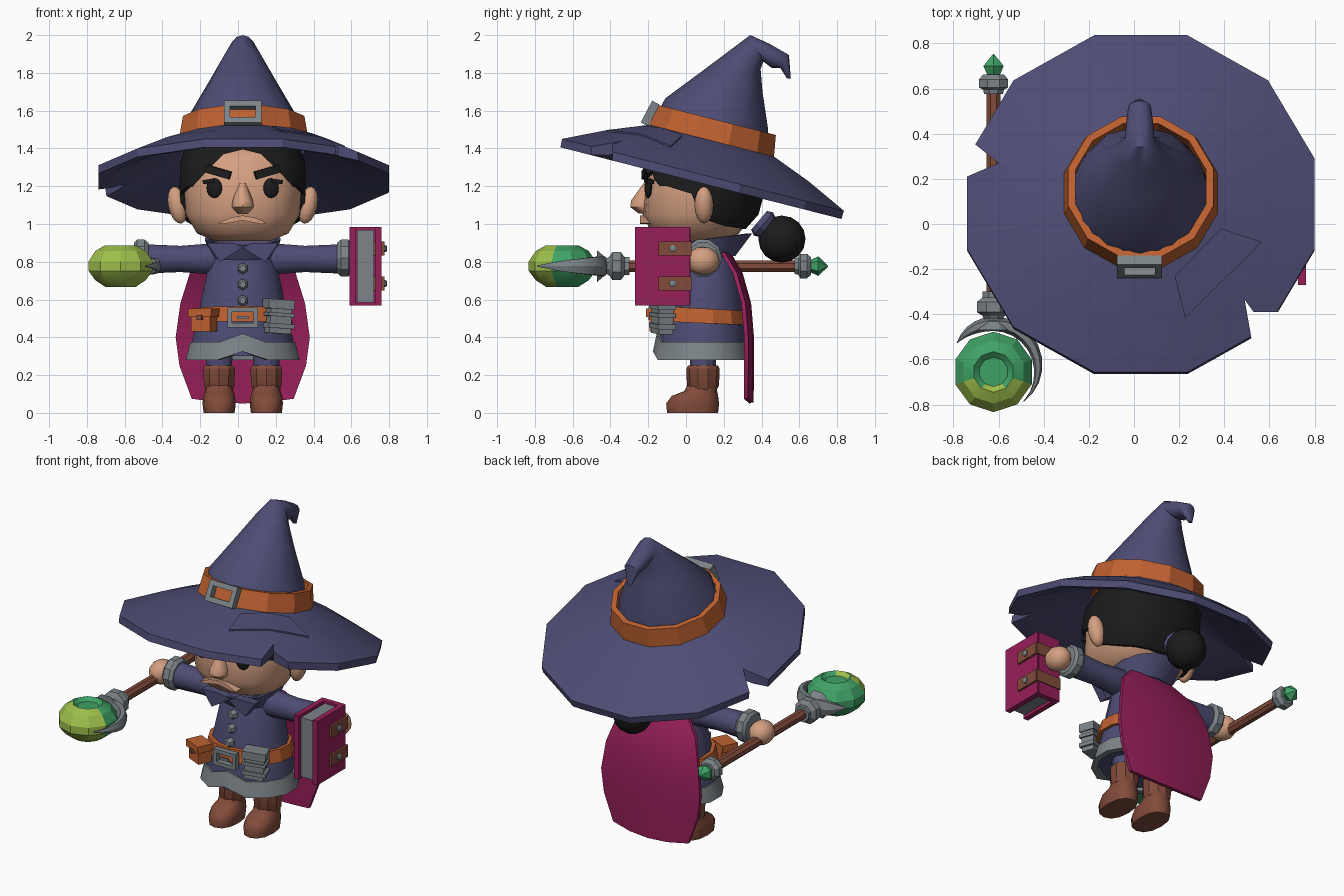
import bpy, bmesh, math
from math import sin, cos, pi, radians
from mathutils import Matrix, Vector, Euler
from mathutils.bvhtree import BVHTree

if "Cube" in bpy.data.objects:
    bpy.data.objects.remove(bpy.data.objects["Cube"])

CX = 0.025  # body centre line
SIDES = ((1, "left"), (-1, "right"))


def material(name, *rgb):
    m = bpy.data.materials.new(name)
    m.use_nodes = True
    m.diffuse_color = (*rgb, 1)
    m.node_tree.nodes["Principled BSDF"].inputs["Base Color"].default_value = (*rgb, 1)
    return m


NAVY = material("navy cloth", .075, .073, .175)
ORANGE = material("orange leather", .52, .12, .03)
GREY = material("grey metal", .2, .23, .245)
MAGENTA = material("magenta cloth", .31, .014, .1)
SKIN = material("skin", .66, .35, .22)
BLACK = material("black hair", .011, .011, .011)
BROWN = material("brown leather", .22, .07, .042)
GREEN = material("green crystal", .05, .36, .13)
LIME = material("lime crystal", .34, .52, .07)


def shade(ob, angle):
    bpy.ops.object.select_all(action='DESELECT')
    ob.select_set(True)
    bpy.context.view_layer.objects.active = ob
    bpy.ops.object.shade_smooth_by_angle(angle=radians(angle))


def finish(name, bm, mat, angle=32):
    bmesh.ops.recalc_face_normals(bm, faces=bm.faces)
    me = bpy.data.meshes.new(name)
    bm.to_mesh(me)
    bm.free()
    me.materials.append(mat)
    ob = bpy.data.objects.new(name, me)
    bpy.context.collection.objects.link(ob)
    shade(ob, angle)
    return ob


def skin(name, rings, mat, closed=False, angle=32):
    """Bridge equal rings of points; cap the ends unless the rings loop."""
    bm = bmesh.new()
    vs = [[bm.verts.new(p) for p in r] for r in rings]
    n = len(vs[0])
    pairs = list(zip(vs, vs[1:])) + ([(vs[-1], vs[0])] if closed else [])
    for a, b in pairs:
        for i in range(n):
            j = (i + 1) % n
            bm.faces.new((a[i], a[j], b[j], b[i]))
    if not closed:
        bm.faces.new(vs[0])
        bm.faces.new(vs[-1])
    return finish(name, bm, mat, angle)


def oval(front, back, w, n=14, p=1.0):
    """Ring from a front and back (y, z) point and a half width."""
    pts = []
    for i in range(n):
        t = 2 * pi * i / n
        s, c = [math.copysign(abs(v) ** p, v) for v in (sin(t), cos(t))]
        k = (1 - c) / 2
        pts.append((CX + w * s, *(f + (b - f) * k for f, b in zip(front, back))))
    return pts


def levels(rows, n=14, p=1.0, grow=0.0):
    """Level ovals from (z, front y, back y, half width)."""
    return [oval((f - grow, z), (b + grow, z), w + grow, n, p) for z, f, b, w in rows]


def lathe(name, profile, loc, mat, rot=Matrix(), n=12, closed=False, angle=25):
    rings = [[rot @ Vector((r * cos(a), r * sin(a), h)) + Vector(loc)
              for a in (2 * pi * (i + .5) / n for i in range(n))] for r, h in profile]
    return skin(name, rings, mat, closed, angle)


def prism(name, pts, axis, a, b, mat):
    put = {'x': lambda p, d: (d, *p), 'y': lambda p, d: (p[0], d, p[1]),
           'z': lambda p, d: (*p, d)}[axis]
    return skin(name, [[put(p, d) for p in pts] for d in (a, b)], mat)


def solid(name, loc, size, mat, rot=(0, 0, 0), ball=False):
    bm = bmesh.new()
    if ball:
        bmesh.ops.create_uvsphere(bm, u_segments=12, v_segments=8, radius=.5)
    else:
        bmesh.ops.create_cube(bm, size=1)
    e = Euler([radians(v) for v in rot])
    bm.transform(Matrix.LocRotScale(Vector(loc), e, Vector(size)))
    return finish(name, bm, mat, 40)


def buckle(name, loc, w, h, t, rim, mat, tilt=0):
    m = Matrix.Translation(loc) @ Matrix.Rotation(radians(tilt), 4, 'X')
    rings = [[m @ Vector((x * (w - q), y, z * (h - q))) for x, z in ((-1, -1), (1, -1), (1, 1), (-1, 1))]
             for q, y in ((0, -t), (rim, -t), (rim, t), (0, t))]
    return skin(name, rings, mat, True)


def cut(ob, cutter):
    cutter.hide_render = True
    mod = ob.modifiers.new("cut", 'BOOLEAN')
    mod.operation, mod.solver, mod.object = 'DIFFERENCE', 'EXACT', cutter
    bpy.context.view_layer.objects.active = ob
    bpy.ops.object.modifier_apply(modifier=mod.name)
    bpy.data.objects.remove(cutter)


ALONG_X, ALONG_Y = Matrix.Rotation(pi / 2, 3, 'Y'), Matrix.Rotation(-pi / 2, 3, 'X')

# Hat: tilted brim with two torn notches
TILT = Matrix.Rotation(radians(-14.3), 3, 'X')
HAT = (.03, .09, 1.26)
brim = lathe("hat_brim", [(.33, .195), (.57, .105), (.797, 0), (.795, -.045), (.71, -.025), (.33, .14)],
             HAT, NAVY, TILT, closed=True)
cut(brim, prism("notch", [(-.6, .27), (-.88, .15), (-.85, .47)], 'z', .5, 2, NAVY))
cut(brim, prism("notch", [(.49, -.335), (.53, -.39), (.72, -.39), (.75, -.62), (.54, -.62)], 'z', .5, 2, NAVY))
shade(brim, 25)

# Sewn patch that follows the brim
tree = BVHTree.FromObject(brim, bpy.context.evaluated_depsgraph_get())
c0, c1, c2, c3 = [Vector(p) for p in ((.18, -.23), (.385, -.02), (.566, -.08), (.226, -.416))]
bm, N = bmesh.new(), 6
grid = []
for i in range(N + 1):
    for j in range(N + 1):
        q = c0.lerp(c1, i / N).lerp(c3.lerp(c2, i / N), j / N)
        hit = tree.ray_cast(Vector((*q, 3)), Vector((0, 0, -1)))[0]
        grid.append(bm.verts.new(hit + Vector((0, 0, .009))))
for i in range(N):
    for j in range(N):
        k = i * (N + 1) + j
        bm.faces.new([grid[m] for m in (k, k + 1, k + N + 2, k + N + 1)])
ext = bmesh.ops.extrude_face_region(bm, geom=bm.faces[:])
for v in ext["geom"]:
    if isinstance(v, bmesh.types.BMVert):
        v.co.z -= .02
finish("hat_patch", bm, NAVY)

# Crown with hooked tip, band and buckle
crown = [(-.17, 1.55, .43, 1.37, .31), (-.11, 1.665, .435, 1.5, .28), (.1, 1.82, .405, 1.7, .175),
         (.24, 1.925, .395, 1.82, .11), (.34, 2, .41, 1.86, .065), (.44, 1.955, .455, 1.825, .06),
         (.545, 1.895, .5, 1.825, .05), (.555, 1.77, .535, 1.77, .014)]
skin("hat_crown", [oval((a, b), (c, d), w, 12) for a, b, c, d, w in crown], NAVY, angle=40)
lathe("hat_band", [(.355, .17), (.333, .30), (.30, .30), (.30, .17)], HAT, ORANGE, TILT, closed=True)
buckle("hat_buckle", (CX, -.19, 1.585), .1, .065, .022, .032, GREY, -28)

# Head, hair and bun
head = [(.91, -.1, .2, .15), (.95, -.18, .28, .245), (1.05, -.23, .36, .305), (1.2, -.22, .4, .315),
        (1.33, -.19, .41, .31), (1.43, -.1, .36, .27)]
skin("head", levels(head, 18, .85), SKIN, angle=60)
hair = skin("hair", levels([(.96, -.18, .28, .245)] + head[2:], 18, .85, .024), BLACK, angle=60)
arch = [(.31, .8), (.30, 1.16), (.2, 1.27), (.1, 1.37), (0, 1.395)]
cut(hair, prism("face_cut", [(CX + x, z) for x, z in arch] + [(CX - x, z) for x, z in arch[-2::-1]],
                'y', -1, .03, BLACK))
cut(hair, prism("side_cut", [(-1, .5), (-1, 1.24), (-.1, 1.2), (.03, 1.16), (.08, 1.03), (.2, .99),
                             (.33, .97), (.36, .5)], 'x', -1, 1, BLACK))
shade(hair, 50)
solid("hair_bun", (CX, .508, .92), (.24, .25, .25), BLACK, ball=True)
lathe("hair_tie", [(.065, -.03), (.08, 0), (.065, .03)], (CX, .41, 1.0), NAVY,
      Matrix.Rotation(radians(-130), 3, 'X'), 10)

# Face
for s, side in SIDES:
    solid(side + "_eye", (CX + s * .15, -.2, 1.19), (.085, .036, .105), BLACK, (0, 0, s * 14), True)
    solid(side + "_lash", (CX + s * .178, -.196, 1.226), (.06, .036, .02), BLACK, (0, s * 8, s * 18))
    solid(side + "_brow", (CX + s * .13, -.205, 1.275), (.135, .04, .042), BLACK, (0, -s * 16, s * 10))
    solid(side + "_ear", (CX + s * .345, .095, 1.1), (.1, .1, .2), SKIN, (0, s * 12, 0), True)
skin("nose", levels([(1.055, -.25, -.18, .03), (1.09, -.295, -.16, .058), (1.125, -.29, -.16, .054),
                     (1.215, -.225, -.18, .02)], 8), SKIN, angle=45)
prism("mouth", [(CX + x, z) for x, z in ((-.13, 1.005), (-.06, 1.035), (0, 1.045), (.06, 1.035),
                                       (.13, 1.005), (.1, 1.0), (0, 1.018), (-.1, 1.0))], 'y', -.243, -.15, SKIN)

# Robe, collar and hem
skin("robe", levels([(.3, -.15, .32, .285), (.38, -.145, .325, .275), (.5, -.13, .31, .245),
                     (.65, -.1, .29, .215), (.8, -.075, .265, .18), (.88, -.04, .22, .14)]), NAVY, angle=50)
hem = [oval((f, z), (b, z), w) for z, f, b, w in
       ((.375, -.155, .335, .285), (.28, -.175, .345, .31), (.28, -.14, .31, .27), (.375, -.12, .3, .25))]
hem = [[(x, y, z + (.045 if y < -.1 and abs(x - CX) < .07 else 0)) for x, y, z in r] for r in hem]
skin("robe_hem", hem, GREY, True)
skin("collar", [oval((-.08, .81), (.26, .83), .17), oval((-.13, .89), (.35, .95), .205),
                oval((-.11, .89), (.32, .95), .18), oval((-.06, .81), (.22, .83), .14)], NAVY, True)
for s, side in SIDES:
    prism(side + "_collar_flap", [(CX + s * x, z) for x, z in ((0, .875), (.05, .9), (.19, .9), (.12, .8))],
          'y', -.135, -.08, NAVY)
for i in range(3):
    lathe(f"button_{i + 1}", [(.03, 0), (.03, -.02), (.018, -.035)], (CX, -.075 - .018 * i, .765 - .085 * i),
          GREY, ALONG_Y, 6)

# Belt with buckle, pouch and satchel
skin("belt", [oval((-.145, .565), (.325, .54), .255), oval((-.155, .485), (.335, .465), .27),
              oval((-.1, .485), (.28, .465), .21), oval((-.1, .565), (.28, .54), .21)], ORANGE, True, 25)
buckle("belt_buckle", (CX, -.16, .505), .08, .052, .018, .024, GREY)
solid("buckle_prong", (CX, -.175, .505), (.06, .012, .016), GREY)
solid("pouch", (-.18, -.13, .485), (.11, .09, .11), ORANGE, (0, 0, -25))
solid("pouch_flap", (-.182, -.135, .53), (.135, .105, .045), ORANGE, (0, 0, -25))
solid("pouch_button", (-.203, -.184, .505), (.028, .02, .028), BROWN, (0, 0, -25))
for nm, dz, size in (("body", 0, (.12, .08, .17)), ("cover", .07, (.145, .1, .05)),
                     ("strap_upper", .015, (.145, .1, .02)), ("strap_lower", -.045, (.145, .1, .025))):
    solid("satchel_" + nm, (.215, -.125, .505 + dz), size, GREY, (0, 4, 20))

# Cape
rows = [(.85, .17, .235), (.74, .28, .3), (.58, .33, .345), (.4, .355, .36), (.25, .335, .36), (.075, .27, .358)]
cape = []
for z, w, y in rows:
    top = [(CX + w * k, y - .03 * k * k, z - (.025 * (1 - k * k) if z < .1 else 0)) for k in (-1, -.5, 0, .5, 1)]
    cape.append(top + [(x, y - .022, z) for x, y, z in reversed(top)])
skin("cape", cape, MAGENTA, angle=40)

# Arms, hands, legs and boots
for s, side in SIDES:
    rot = ALONG_X if s > 0 else ALONG_X.inverted()
    lathe(side + "_sleeve", [(.075, .1), (.085, .18), (.073, .33), (.082, .53)], (CX, .09, .815), NAVY, rot, 10, angle=50)
    lathe(side + "_cuff", [(.085, .5), (.102, .52), (.102, .56), (.085, .575)], (CX, .09, .82), GREY, rot, 10)
    solid(side + "_hand", (CX + s * .635, .09, .805), (.15, .175, .15), SKIN, ball=True)
    x = CX + s * .125
    lathe(side + "_leg", [(.07, .23), (.075, .35)], (x, .09, 0), NAVY)
    lathe(side + "_boot_cuff", [(.075, .125), (.085, .145), (.088, .235), (.08, .25)], (x, .09, 0), BROWN, n=10)
    boot = levels([(0, -.1, .17, .082), (.05, -.105, .175, .088), (.09, -.075, .17, .084),
                   (.115, -.01, .165, .075), (.15, .01, .165, .07)], 12, .85)
    skin(side + "_boot", [[(p[0] + s * .125, *p[1:]) for p in r] for r in boot], BROWN, angle=45)

# Staff with crystal head
SX, SZ = -.622, .777
lathe("staff_shaft", [(.033, -.36), (.033, .62)], (SX, 0, SZ), BROWN, ALONG_Y, 8)
lathe("staff_front_collar", [(.09, -.47), (.045, -.42), (.055, -.405), (.08, -.39), (.08, -.345), (.052, -.325),
                             (.052, -.3)], (SX, 0, SZ), GREY, ALONG_Y, 8)
lathe("staff_end_collar", [(.045, .575), (.05, .595), (.07, .605), (.07, .64), (.05, .662)], (SX, 0, SZ), GREY, ALONG_Y, 8)
lathe("staff_end_crystal", [(.03, .655), (.052, .7), (.003, .752)], (SX, 0, SZ), GREEN, ALONG_Y, 6, angle=10)
gem = lathe("staff_crystal", [(.085, -.11), (.14, -.075), (.178, -.025), (.178, .025), (.14, .08), (.09, .108),
                              (.065, .085)], (SX, -.655, SZ), GREEN, n=10)
gem.data.materials.append(LIME)
for f in gem.data.polygons:
    f.material_index = int(f.center.y < -.71)
for side, end, steps in (("left", -48, 9), ("right", 145, 5)):
    claw = []
    for i in range(steps + 1):
        k = i / steps
        a = radians(90 + (end - 90) * k)
        t = max(.06, 1 - k ** 2)
        out = Vector((cos(a), sin(a), 0))
        claw.append([Vector((SX, -.64, SZ)) + out * (.198 + .032 * t * cos(b)) + Vector((0, 0, .06 * t * sin(b)))
                     for b in (2 * pi * j / 6 for j in range(6))])
    skin(side + "_claw", claw, GREY)

# Book with straps
solid("book_inner_cover", (.608, -.125, .777), (.034, .29, .415), MAGENTA)
solid("book_outer_cover", (.744, -.125, .777), (.034, .29, .415), MAGENTA)
solid("book_spine", (.676, .005, .777), (.15, .035, .415), MAGENTA)
solid("book_pages", (.676, -.125, .777), (.09, .255, .385), GREY)
for i, z in enumerate((.685, .87)):
    solid(f"book_strap_{i + 1}", (.745, -.06, z), (.06, .17, .075), BROWN)
    solid(f"book_spine_strap_{i + 1}", (.68, .014, z), (.18, .03, .075), BROWN)
    lathe(f"book_rivet_{i + 1}", [(.02, 0), (.02, .012), (.01, .018)], (.772, -.07, z), GREY, ALONG_X, 8)
